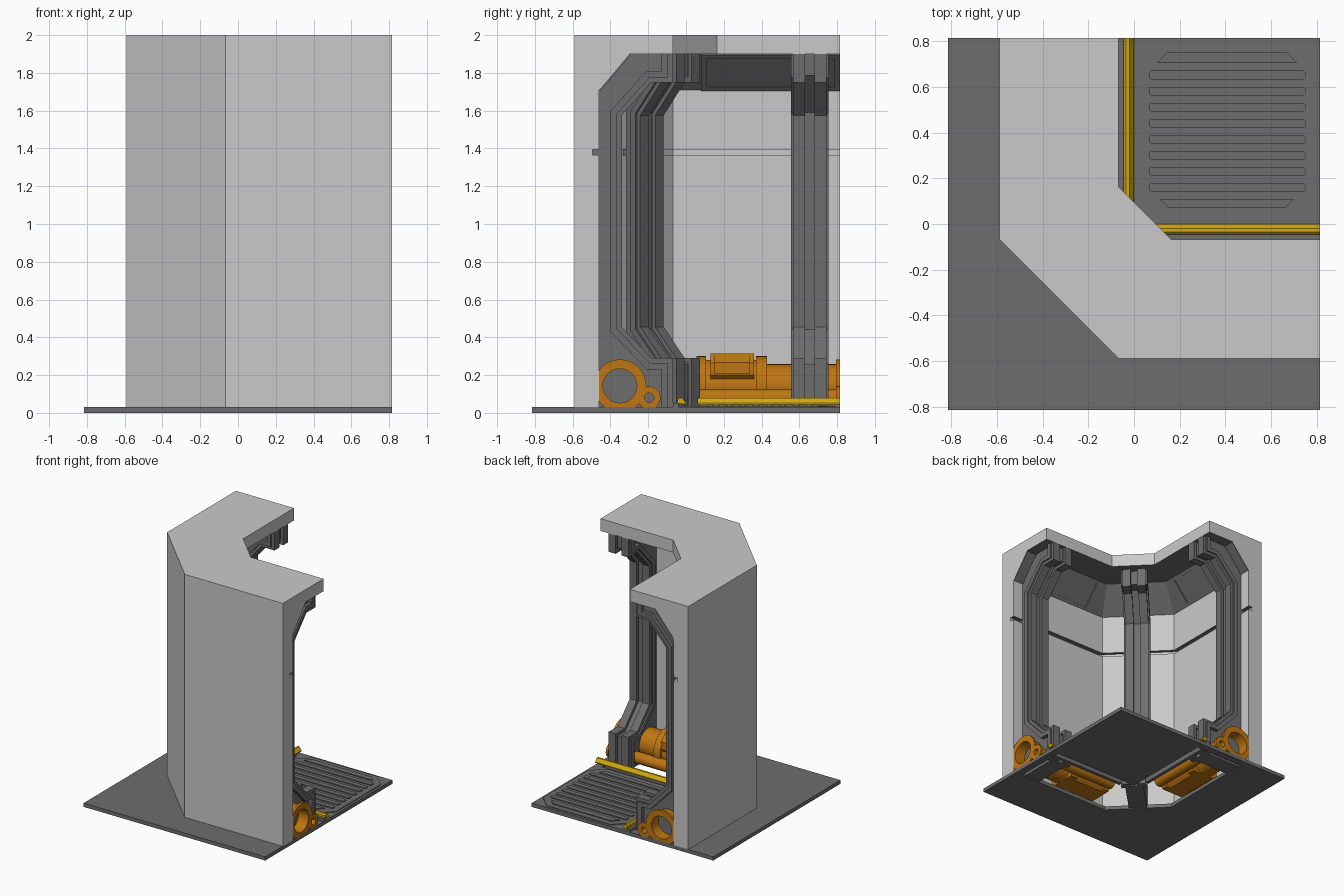
import bpy, bmesh, math
from mathutils import Vector

if "Cube" in bpy.data.objects:
    bpy.data.objects.remove(bpy.data.objects["Cube"])


def material(name, rgb):
    m = bpy.data.materials.new(name)
    m.diffuse_color = (*rgb, 1)
    m.use_nodes = True
    m.node_tree.nodes["Principled BSDF"].inputs["Base Color"].default_value = m.diffuse_color
    return m


LIGHT = material("light_grey_panel", (0.59, 0.59, 0.59))
DARK = material("dark_grey_metal", (0.155, 0.155, 0.155))
ORANGE = material("orange_pipe", (0.52, 0.18, 0.006))
YELLOW = material("yellow_trim", (0.64, 0.40, 0.006))

END = 0.815
R2 = math.sqrt(0.5)
# Frames: origin, direction along the wall, direction into the room
WALLS = {"right": (Vector((0, 0, 0)), Vector((1, 0, 0)), Vector((0, 1, 0))),
         "back": (Vector((0, 0, 0)), Vector((0, 1, 0)), Vector((1, 0, 0)))}


def finish(name, bm, mats, smooth=False):
    bmesh.ops.remove_doubles(bm, verts=bm.verts, dist=1e-5)
    bmesh.ops.recalc_face_normals(bm, faces=bm.faces)
    me = bpy.data.meshes.new(name)
    bm.to_mesh(me)
    bm.free()
    ob = bpy.data.objects.new(name, me)
    bpy.context.collection.objects.link(ob)
    for m in mats:
        me.materials.append(m)
    if smooth:
        bpy.context.view_layer.objects.active = ob
        ob.select_set(True)
        bpy.ops.object.shade_smooth_by_angle(angle=math.radians(30))
        ob.select_set(False)
    return ob


def loft(bm, rings, capped=True):
    """Joins closed rings of points in order."""
    vs = [[bm.verts.new(p) for p in r] for r in rings]
    n = len(vs[0])
    for a, b in zip(vs, vs[1:]):
        for i in range(n):
            bm.faces.new((a[i], a[(i + 1) % n], b[(i + 1) % n], b[i]))
    if capped:
        bm.faces.new(vs[0])
        bm.faces.new(vs[-1])


def prism(name, pts, frame, u0, u1, mat):
    """Extrudes an (inward, z) profile along a wall."""
    o, along, inward = frame
    bm = bmesh.new()
    loft(bm, [[o + along * u + inward * d + Vector((0, 0, z)) for d, z in pts] for u in (u0, u1)])
    return finish(name, bm, [mat])


def rect(a, b, c, d):
    return [(a, c), (b, c), (b, d), (a, d)]


def plate(name, pts, z0, z1, mat):
    bm = bmesh.new()
    loft(bm, [[(x, y, z) for x, y in pts] for z in (z0, z1)])
    return finish(name, bm, [mat])


def tube(name, frame, cs, cz, r_out, r_in, u0, u1):
    """Hollow pipe along a wall, flattened where it meets wall and floor."""
    o, along, inward = frame
    bm = bmesh.new()

    def ring(r, u):
        out = []
        for i in range(32):
            t = 2 * math.pi * i / 32
            s, z = max(cs + r * math.cos(t), -0.461), max(cz + r * math.sin(t), 0.03)
            out.append(o + along * u + inward * s + Vector((0, 0, z)))
        return out
    rings = [ring(r_out, u0), ring(r_out, u1), ring(r_in, u1), ring(r_in, u0), ring(r_out, u0)]
    loft(bm, rings, capped=False)
    finish(name, bm, [ORANGE], smooth=True)


def corner_sweep(name, profile, mats):
    """Sweeps (s, z, c) points round the corner; c is where the chamfer begins."""
    bm = bmesh.new()
    stations = (lambda s, c: (END, s), lambda s, c: (c, s), lambda s, c: (s, c), lambda s, c: (s, END))
    loft(bm, [[(*f(s, c), z) for s, z, c in profile] for f in stations])
    return finish(name, bm, mats)


# Wall and roof shell, with a service groove; undersides are dark
shell = corner_sweep("wall_and_roof", [
    (-0.59, 0.03, -0.065), (-0.46, 0.03, -0.07),
    (-0.46, 1.365, -0.07), (-0.495, 1.365, -0.07), (-0.495, 1.395, -0.07), (-0.46, 1.395, -0.07),
    (-0.46, 1.71, -0.07), (-0.30, 1.90, 0.02), (-0.068, 1.90, 0.163),
    (-0.068, 2.0, 0.163), (-0.59, 2.0, -0.065)], [LIGHT, DARK])
for p in shell.data.polygons:
    if p.normal.z < -0.2:
        p.material_index = 1

# Base slab, open under the pipes
corner_sweep("base_slab", [(-0.815, 0, -0.815), (-0.815, 0.03, -0.815),
                           (-0.43, 0.03, -0.07), (-0.43, 0, -0.07)], [DARK])


def ribs_contour(o):
    """Front line of a rib, pulled back by o."""
    return [(0.39 - o, 0.005), (0.39 - o, 0.29 - o), (0.276 - o * 0.4, 0.29 - o),
            (0.12 - o, 0.455 - o * 0.4), (0.12 - o, 1.575 + o * 0.4),
            (0.276 - o * 0.4, 1.75 + o), (0.39 - o, 1.75 + o), (0.39 - o, 1.905)]


# Support ribs: a web back to the wall, stepped twin rails in front
RIBS = {"right": (Vector((0.655, -0.46, 0)), Vector((1, 0, 0)), Vector((0, 1, 0))),
        "back": (Vector((-0.46, 0.655, 0)), Vector((0, 1, 0)), Vector((1, 0, 0))),
        "corner": (Vector((-0.265, -0.265, 0)), Vector((R2, -R2, 0)), Vector((R2, R2, 0)))}
for side, fr in RIBS.items():
    prism(side + "_rib_web", [(-0.036, 0.005)] + ribs_contour(0.035) + [(-0.036, 1.905)],
          fr, -0.07, 0.07, DARK)
    for k, sg in (("a", -1), ("b", 1)):
        prism(f"{side}_rib_rail_{k}", ribs_contour(0.025) + ribs_contour(0.06)[::-1],
              fr, sg * 0.04, sg * 0.1, DARK)
        prism(f"{side}_rib_face_{k}", ribs_contour(0) + ribs_contour(0.025)[::-1],
              fr, sg * 0.025, sg * 0.088, DARK)

for side, fr in WALLS.items():
    # Strip closing the base slab at the open end
    prism(side + "_base_end", rect(-0.43, 0.0, 0, 0.03), fr, 0.755, END, DARK)

    # Sloped ceiling panel with a raised frame
    def slope(a, b, h):
        line = lambda t, k: (-0.46 + 0.16 * t + k * 0.765, 1.71 + 0.19 * t - k * 0.644)
        return [line(a, -0.002), line(b, -0.002), line(b, h), line(a, h)]
    for nm, a, b, u0, u1 in (("lower", 0.0, 0.1, 0.08, END), ("upper", 0.9, 1.0, 0.08, END),
                             ("near", 0.1, 0.9, 0.08, 0.11), ("far", 0.1, 0.9, 0.785, END)):
        prism(f"{side}_ceiling_frame_{nm}", slope(a, b, 0.008), fr, u0, u1, DARK)

    # Main pipe, collars and small pipe
    for nm, r, u0, u1 in (("main_pipe", 0.115, 0.06, 0.80), ("pipe_sleeve", 0.138, 0.10, 0.42),
                          ("pipe_collar_inner", 0.158, 0.055, 0.105),
                          ("pipe_collar_mid", 0.158, 0.37, 0.43),
                          ("pipe_flange", 0.14, 0.795, END)):
        tube(f"{side}_{nm}", fr, -0.35, 0.143, r, 0.09, u0, u1)
    tube(side + "_small_pipe", fr, -0.195, 0.08, 0.045, 0.025, 0.06, 0.80)
    tube(side + "_small_flange", fr, -0.195, 0.08, 0.06, 0.025, 0.795, END)

    # Access box clamped on the pipe
    prism(side + "_pipe_box",
          [(-0.40, 0.18), (-0.215, 0.18), (-0.195, 0.20), (-0.195, 0.265), (-0.245, 0.315), (-0.40, 0.315)],
          fr, 0.13, 0.36, ORANGE)
    prism(side + "_pipe_box_lid", [(-0.2, 0.205), (-0.187, 0.205), (-0.187, 0.268), (-0.235, 0.312), (-0.25, 0.312)],
          fr, 0.15, 0.34, ORANGE)

    # Yellow floor edge and its kerb
    prism(side + "_floor_trim", [(-0.045, 0.05), (-0.045, 0.07), (-0.035, 0.08),
                                 (-0.02, 0.08), (0.0, 0.052), (0.0, 0.045)], fr, 0.06, END, YELLOW)
    prism(side + "_trim_kerb", rect(-0.068, -0.04, 0.0, 0.052), fr, 0.09, END, DARK)


def cut_box(x0, x1, y0, y1, c):
    return [(x0 + c, y0), (x1 - c, y0), (x1, y0 + c), (x1, y1 - c),
            (x1 - c, y1), (x0 + c, y1), (x0, y1 - c), (x0, y0 + c)]


# Floor tile with raised tread bars
plate("floor_tile", [(0, 0), (END, 0), (END, END), (0, END)], 0, 0.03, DARK)
plate("floor_tread_plate", cut_box(0.02, 0.795, 0.02, 0.795, 0.1), 0.029, 0.036, DARK)
for i in range(8):
    y = 0.16 + i * 0.0703
    plate(f"tread_bar_{i + 1}", cut_box(0.065, 0.75, y - 0.019, y + 0.019, 0.008), 0.035, 0.044, DARK)
plate("tread_end_front", [(0.11, 0.11), (0.15, 0.072), (0.665, 0.072), (0.70, 0.11)], 0.035, 0.044, DARK)
plate("tread_end_back", [(0.10, 0.705), (0.145, 0.752), (0.67, 0.752), (0.715, 0.705)], 0.035, 0.044, DARK)
